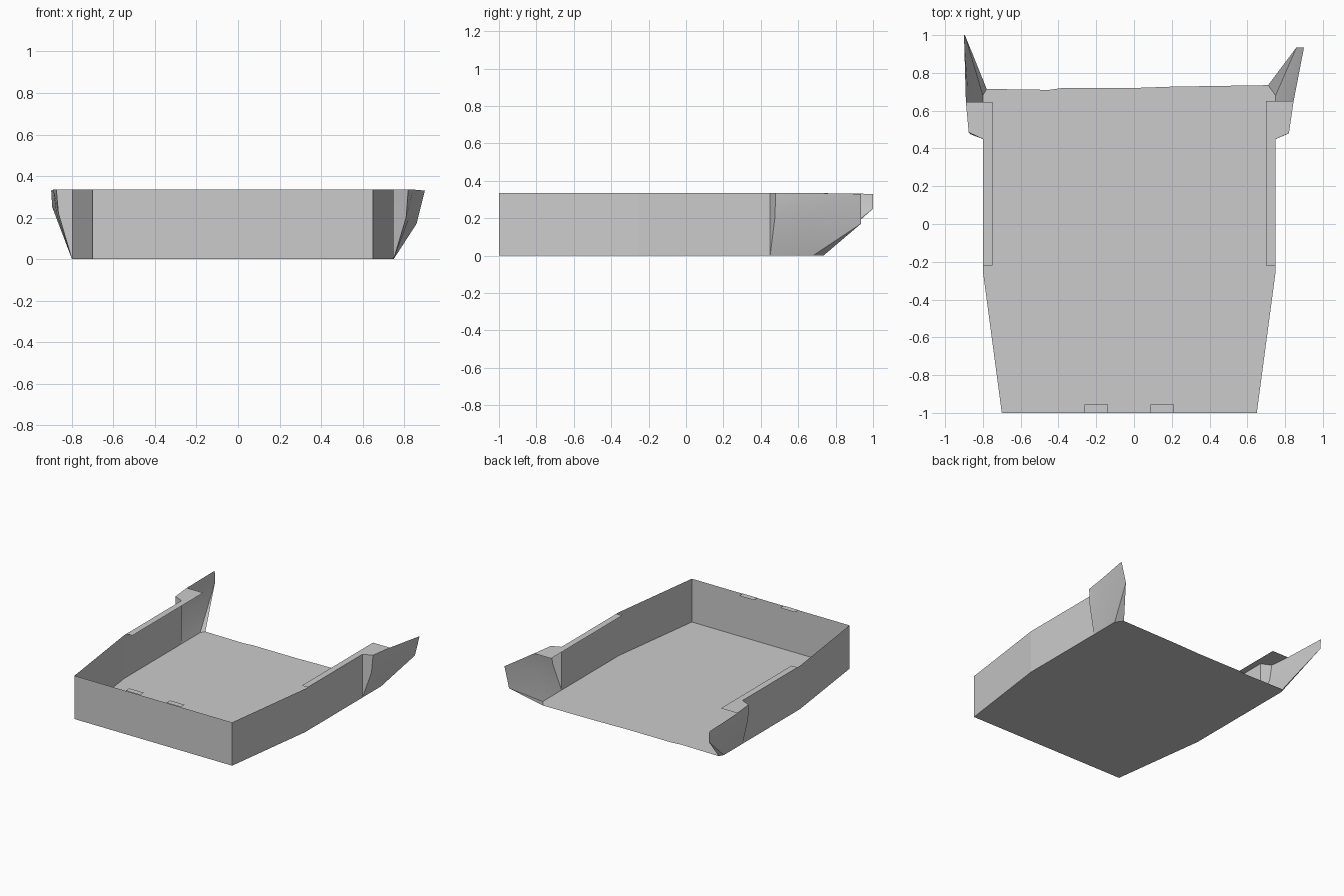
import bpy, bmesh

if "Cube" in bpy.data.objects:
    bpy.data.objects.remove(bpy.data.objects["Cube"], do_unlink=True)

TOP = 0.335   # height of the rim

grey = bpy.data.materials.new("plain_grey")
grey.use_nodes = True
colour = (0.6, 0.6, 0.6, 1)
grey.diffuse_color = colour
grey.node_tree.nodes["Principled BSDF"].inputs["Base Color"].default_value = colour


def finish(name, bm, smooth=False):
    bmesh.ops.remove_doubles(bm, verts=bm.verts, dist=0.0005)
    bmesh.ops.recalc_face_normals(bm, faces=bm.faces)
    mesh = bpy.data.meshes.new(name)
    bm.to_mesh(mesh)
    bm.free()
    mesh.materials.append(grey)
    obj = bpy.data.objects.new(name, mesh)
    bpy.context.collection.objects.link(obj)
    if smooth:
        bpy.ops.object.select_all(action='DESELECT')
        obj.select_set(True)
        bpy.context.view_layer.objects.active = obj
        bpy.ops.object.shade_smooth_by_angle(angle=0.5)
    return obj


def sheet(name, outline, z):
    """Flat sheet from a plan outline."""
    bm = bmesh.new()
    bm.faces.new([bm.verts.new((x, y, z)) for x, y in outline])
    return finish(name, bm)


def loft(name, rows, extra):
    """Surface through rows of points, plus one closing triangle."""
    bm = bmesh.new()
    for low, high in zip(rows, rows[1:]):
        for i in range(len(low) - 1):
            corners = []
            for p in (low[i], low[i + 1], high[i + 1], high[i]):
                if p not in corners:
                    corners.append(p)
            if len(corners) > 2:
                bm.faces.new([bm.verts.new(p) for p in corners])
    bm.faces.new([bm.verts.new(p) for p in extra])
    return finish(name, bm, smooth=True)


# Floor with its slightly uneven back edge
sheet("floor", [(-0.7, -1), (0.65, -1), (0.75, -0.25), (0.75, 0.68), (0.71, 0.735),
                (0.2, 0.727), (0, 0.72), (-0.38, 0.72), (-0.45, 0.71),
                (-0.78, 0.715), (-0.8, 0.68), (-0.8, -0.25)], 0)

# Front and side walls in one bent sheet
bm = bmesh.new()
plan = [(-0.8, 0.45), (-0.8, -0.25), (-0.7, -1), (0.65, -1), (0.75, -0.25), (0.75, 0.45)]
for (xa, ya), (xb, yb) in zip(plan, plan[1:]):
    bm.faces.new([bm.verts.new(p) for p in
                  ((xa, ya, 0), (xb, yb, 0), (xb, yb, TOP), (xa, ya, TOP))])
finish("walls", bm)

# Rim ledges along both sides, widening over the flares
sheet("left_ledge", [(0.7, -0.22), (0.75, -0.22), (0.75, 0.45), (0.82, 0.48),
                     (0.845, 0.65), (0.7, 0.65)], TOP)
sheet("right_ledge", [(-0.75, -0.22), (-0.8, -0.22), (-0.8, 0.45), (-0.875, 0.485),
                      (-0.89, 0.645), (-0.75, 0.645)], TOP)

# Small tabs on the front rim
for name, x in (("right_tab", -0.2), ("left_tab", 0.15)):
    sheet(name, [(x - 0.063, -1), (x + 0.063, -1), (x + 0.063, -0.955),
                 (x - 0.063, -0.955)], TOP + 0.002)

# Flared wings at the back corners
loft("left_wing", [
    [(0.75, 0.45, 0), (0.75, 0.45, 0), (0.75, 0.65, 0), (0.75, 0.68, 0)],
    [(0.75, 0.45, 0.2), (0.81, 0.475, 0.2), (0.825, 0.65, 0.2), (0.86, 0.935, 0.17)],
    [(0.75, 0.45, TOP), (0.82, 0.48, TOP), (0.845, 0.65, TOP), (0.9, 0.935, 0.33)],
], [(0.75, 0.68, 0), (0.71, 0.735, 0), (0.86, 0.935, 0.17)])

loft("right_wing", [
    [(-0.8, 0.45, 0), (-0.8, 0.45, 0), (-0.8, 0.65, 0), (-0.8, 0.68, 0)],
    [(-0.8, 0.45, 0.22), (-0.865, 0.475, 0.22), (-0.875, 0.645, 0.22), (-0.895, 1, 0.25)],
    [(-0.8, 0.45, TOP), (-0.875, 0.485, TOP), (-0.89, 0.645, TOP), (-0.9, 1, 0.33)],
], [(-0.8, 0.68, 0), (-0.78, 0.715, 0), (-0.895, 1, 0.25)])
